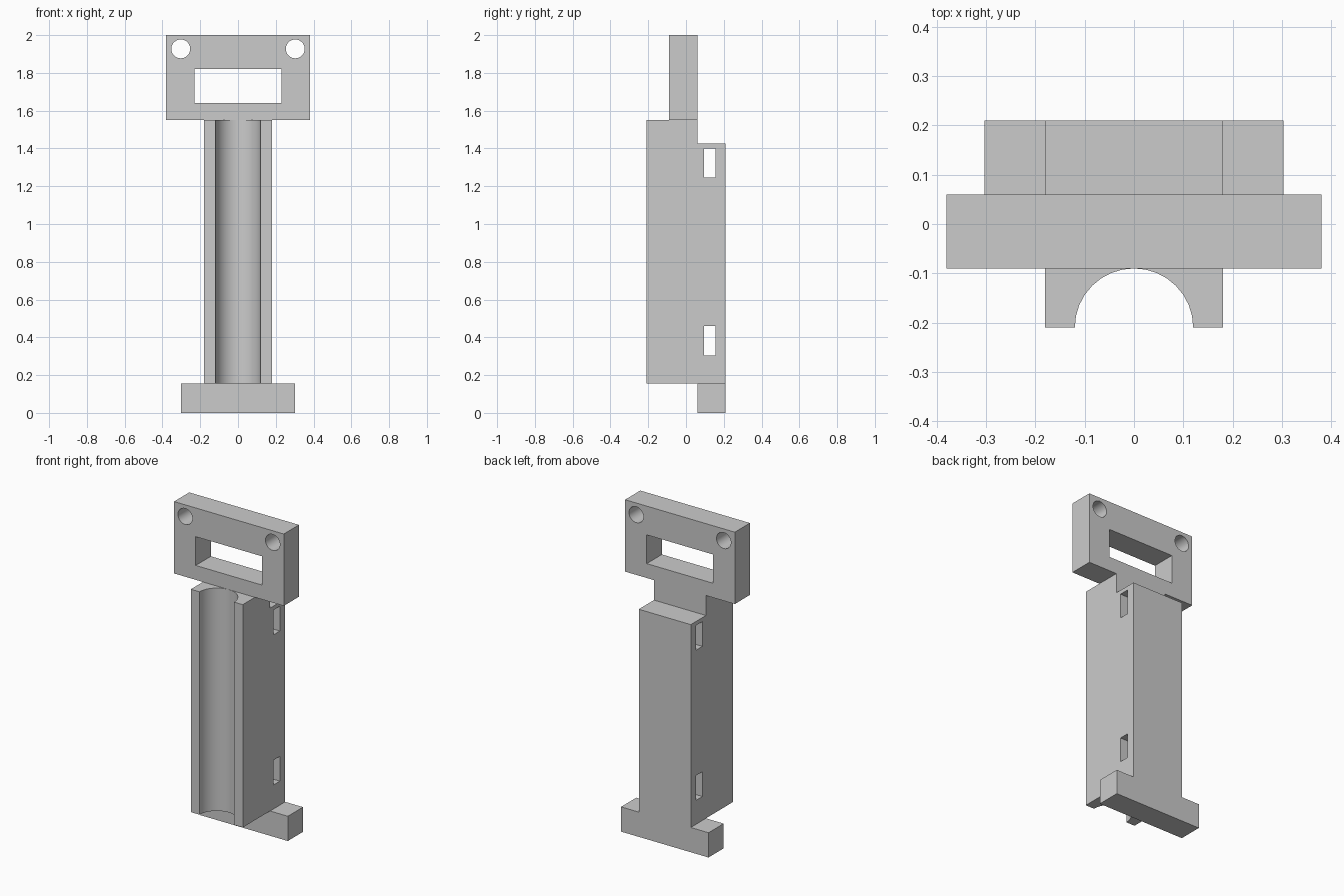
import bpy, math
from mathutils import Matrix

if "Cube" in bpy.data.objects:
    bpy.data.objects.remove(bpy.data.objects["Cube"])


def prism(name, outline, lo, hi, axis='z'):
    """Extrude a closed 2D outline from lo to hi along the given axis."""
    place = {'x': lambda a, b, t: (t, a, b),
             'y': lambda a, b, t: (a, t, b),
             'z': lambda a, b, t: (a, b, t)}[axis]
    n = len(outline)
    verts = [place(a, b, t) for t in (lo, hi) for a, b in outline]
    faces = [list(range(n))[::-1], list(range(n, 2 * n))]
    faces += [[i, (i + 1) % n, n + (i + 1) % n, n + i] for i in range(n)]
    if axis == 'y':
        faces = [f[::-1] for f in faces]
    mesh = bpy.data.meshes.new(name)
    mesh.from_pydata(verts, [], faces)
    ob = bpy.data.objects.new(name, mesh)
    bpy.context.collection.objects.link(ob)
    return ob


def rect(a0, a1, b0, b1):
    return [(a0, b0), (a1, b0), (a1, b1), (a0, b1)]


def circle(a, b, r, n=32):
    return [(a + r * math.cos(2 * math.pi * i / n),
             b + r * math.sin(2 * math.pi * i / n)) for i in range(n)]


def combine(target, tool, operation):
    """Apply a boolean and remove the tool object."""
    mod = target.modifiers.new(tool.name, 'BOOLEAN')
    mod.operation = operation
    mod.solver = 'EXACT'
    mod.object = tool
    bpy.context.view_layer.objects.active = target
    bpy.ops.object.modifier_apply(modifier=mod.name)
    bpy.data.objects.remove(tool)


# Column: stepped side profile with a half-round channel in front
column = prism("slotted_column", [(-.21, .155), (.21, .155), (.21, 1.425),
                                  (.06, 1.425), (.06, 1.55), (-.21, 1.55)],
               -.18, .18, 'x')
combine(column, prism("channel", circle(0, -.21, .12), 0, 1.7), 'DIFFERENCE')

# Two slots straight through the sides
for z in (.305, 1.245):
    combine(column, prism("slot", rect(.095, .157, z, z + .155), -.5, .5, 'x'),
            'DIFFERENCE')

# Head plate with window and two screw holes
head = prism("head_plate", rect(-.38, .38, 1.55, 2), -.09, .06, 'y')
combine(head, prism("window", rect(-.23, .23, 1.64, 1.82), -.3, .3, 'y'), 'DIFFERENCE')
for x in (-.303, .303):
    combine(head, prism("hole", circle(x, 1.927, .05), -.3, .3, 'y'), 'DIFFERENCE')

# Foot bar at the back, fused with the column and head into one solid
foot = prism("foot_bar", rect(-.303, .303, 0, .155), .06, .21, 'y')
combine(column, foot, 'UNION')
combine(column, head, 'UNION')
column.name = "bracket"

# Smooth the round walls, keep the edges sharp
bpy.ops.object.select_all(action='DESELECT')
column.select_set(True)
bpy.context.view_layer.objects.active = column
bpy.ops.object.shade_smooth_by_angle(angle=math.radians(30))
